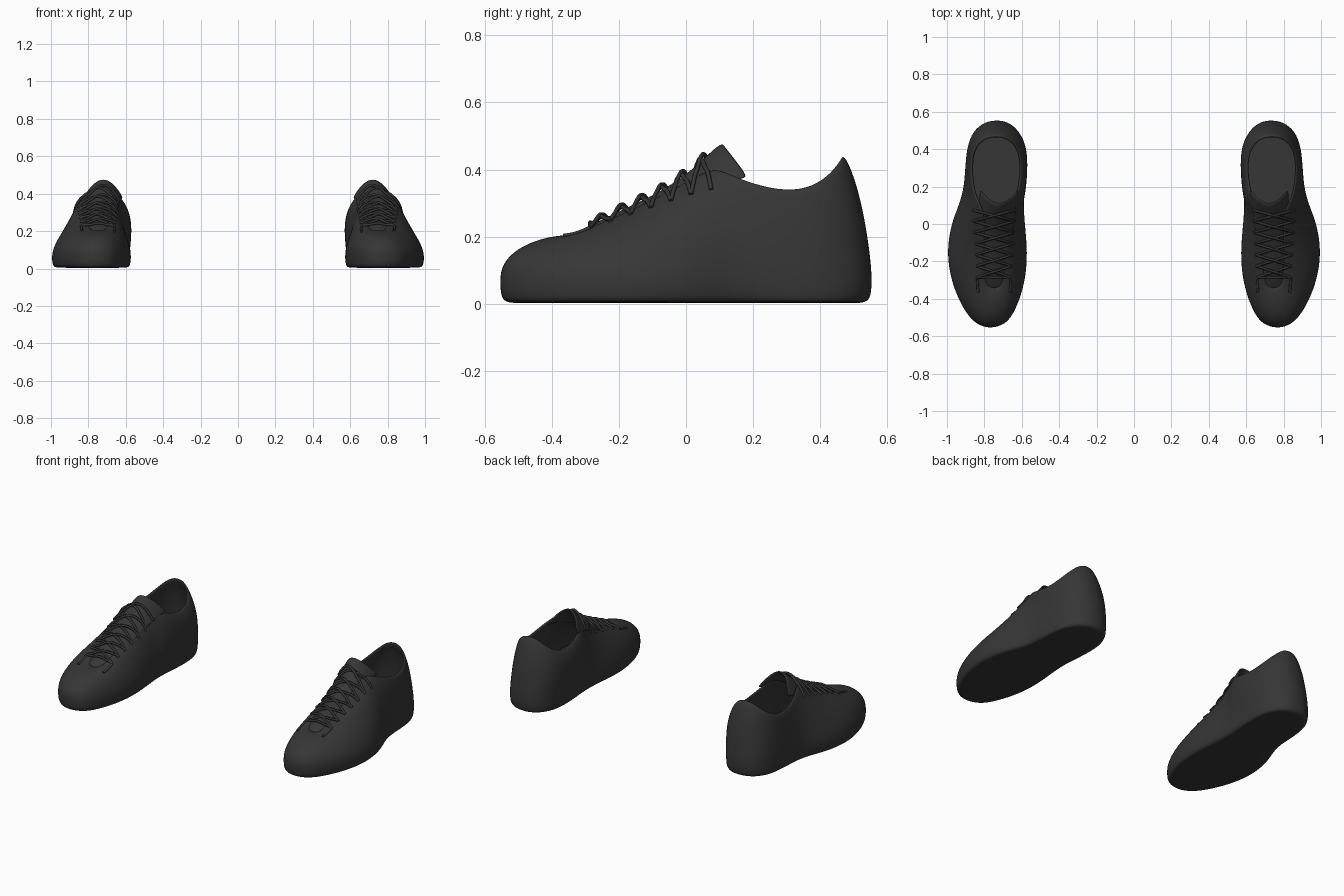
import bpy, math
from mathutils import Vector
from mathutils.bvhtree import BVHTree

if "Cube" in bpy.data.objects:
    bpy.data.objects.remove(bpy.data.objects["Cube"])

mat = bpy.data.materials.new("charcoal")
mat.diffuse_color = (0.037, 0.037, 0.037, 1)
mat.use_nodes = True
mat.node_tree.nodes["Principled BSDF"].inputs["Base Color"].default_value = mat.diffuse_color

# Stations from toe to heel: y, inner x, outer x of the sole outline
SOLE = [(-.562, .77, .77), (-.54, .69, .84), (-.485, .645, .895), (-.38, .60, .952),
        (-.25, .572, .992), (-.12, .570, 1.0), (0, .582, .978), (.08, .588, .947),
        (.15, .588, .922), (.22, .583, .908), (.32, .578, .902), (.42, .583, .892),
        (.50, .615, .86), (.547, .67, .80), (.558, .73, .73)]
# Matching throat and collar edge: y, z, inner x, outer x
RIM = [(-.34, .207, .745, .745), (-.335, .208, .725, .77), (-.32, .214, .71, .785),
       (-.28, .232, .695, .795), (-.20, .268, .69, .80), (-.11, .310, .685, .80),
       (0, .368, .68, .80), (.075, .412, .665, .81), (.12, .395, .635, .84),
       (.20, .36, .61, .867), (.30, .338, .600, .875), (.38, .352, .608, .868),
       (.438, .395, .643, .835), (.468, .437, .69, .785), (.474, .445, .737, .737)]
LAST = len(SOLE) - 1
LOOP = [(j, 1) for j in range(LAST + 1)] + [(j, 0) for j in range(LAST - 1, 0, -1)]
N = len(LOOP)


def make(name, verts, faces, thickness=0, levels=2):
    """Smooth mesh, thickened inward and mirrored to form the pair."""
    me = bpy.data.meshes.new(name)
    me.from_pydata(verts, [], faces)
    me.materials.append(mat)
    me.polygons.foreach_set("use_smooth", [True] * len(me.polygons))
    ob = bpy.data.objects.new(name, me)
    bpy.context.collection.objects.link(ob)
    if thickness:
        s = ob.modifiers.new("thickness", 'SOLIDIFY')
        s.thickness, s.offset = thickness, -1
    if levels:
        m = ob.modifiers.new("smooth", 'SUBSURF')
        m.levels = m.render_levels = levels
    ob.modifiers.new("pair", 'MIRROR').use_clip = False
    return ob


def outline(z, inset):
    """Sole outline at a height, pulled in toward its middle."""
    pts = []
    for j, side in LOOP:
        y, xi, xo = SOLE[j]
        d = Vector(((xo if side else xi) - .75, y * .6, 0)).normalized() * inset
        pts.append(((xo if side else xi) - d.x, y - d.y, z))
    return pts


def bottom_faces():
    inner = lambda j: j if j in (0, LAST) else N - j
    faces = []
    for j in range(LAST):
        f = [inner(j), inner(j + 1), j + 1, j]
        faces.append(list(dict.fromkeys(f)))
    return faces


# Shoe body: sole edge rings, then walls curving up to the collar
verts = outline(.003, .035) + outline(.008, .014) + outline(.025, .003) + outline(.085, 0)
for t in (.2, .4, .6, .8, 1):
    a = t * math.pi / 2
    for j, side in LOOP:
        y0, xi, xo = SOLE[j]
        y1, z1, ri, ro = RIM[j]
        x0, x1 = (xo, ro) if side else (xi, ri)
        k = 1 - .5 * min(1, j / 5)                       # rounder at the toe
        f = k * (1 - math.cos(a)) + (1 - k) * t
        g = k * math.sin(a) + (1 - k) * t
        bulge = -.018 * math.sin(math.pi * t) if not side and 7 < j < 13 else 0
        verts.append((x0 + (x1 - x0) * f + bulge, y0 + (y1 - y0) * f, .085 + (z1 - .085) * g))
faces = bottom_faces()
for r in range(8):
    for i in range(N):
        n = (i + 1) % N
        faces.append([r * N + i, r * N + n, (r + 1) * N + n, (r + 1) * N + i])
body = make("shoe_body", verts, faces, .016)

# Insole
make("insole", outline(.06, .03), [f[::-1] for f in bottom_faces()], 0, 1)

# Tongue: arched sheet; centre x, y, z, half width, side drop, side setback
ROWS = [(.745, -.35, .200, .05, .01, 0), (.745, -.28, .238, .08, .025, 0),
        (.744, -.2, .277, .085, .03, 0), (.742, -.1, .323, .09, .035, 0),
        (.738, -.01, .378, .10, .05, .01), (.73, .05, .434, .105, .075, .04),
        (.722, .09, .474, .108, .10, .075), (.72, .107, .482, .110, .105, .08)]
S = [-1, -.7, -.35, 0, .35, .7, 1]
verts = [(cx + w * s, y + lag * s * s, z - drop * s * s)
         for cx, y, z, w, drop, lag in ROWS for s in S]
faces = [[r * 7 + c, r * 7 + c + 1, r * 7 + c + 8, r * 7 + c + 7]
         for r in range(len(ROWS) - 1) for c in range(6)]
tongue = make("tongue", verts, faces, .012)

# Laces laid over the tongue and upper
bpy.context.view_layer.update()
dg = bpy.context.evaluated_depsgraph_get()
trees = [BVHTree.FromObject(o, dg) for o in (body, tongue)]


def surface(x, y):
    hits = [t.ray_cast(Vector((x, y, 1)), Vector((0, 0, -1)))[0] for t in trees]
    return max([h.z for h in hits if h] or [.2])


def lace(name, a, b, lift, steps=10):
    for label, sx in (("right", 1), ("left", -1)):
        cu = bpy.data.curves.new(name, 'CURVE')
        cu.dimensions = '3D'
        cu.bevel_depth, cu.bevel_resolution, cu.use_fill_caps = .007, 1, True
        cu.materials.append(mat)
        sp = cu.splines.new('POLY')
        sp.points.add(steps)
        for i, p in enumerate(sp.points):
            t = i / steps
            x, y = a[0] + (b[0] - a[0]) * t, a[1] + (b[1] - a[1]) * t
            z = surface(x, y) + .003 + lift * math.sin(math.pi * t)
            p.co = (x * sx, y, z, 1)
        sp.use_smooth = True
        ob = bpy.data.objects.new(f"{label}_{name}", cu)
        bpy.context.collection.objects.link(ob)


def eyelet(k, side):
    return (.748 + side * (.09 + .004 * k), -.285 + .06 * k)


for k in range(6):
    for side in (-1, 1):
        lace(f"lace_{k}_{'a' if side < 0 else 'b'}", eyelet(k, side), eyelet(k + 1, -side),
             .008 if side < 0 else .014)
lace("lace_bottom", eyelet(0, -1), eyelet(0, 1), .006)
for side in (-1, 1):
    # Eyestay front seams
    lace(f"seam_{'a' if side < 0 else 'b'}", eyelet(0, side),
         (.748 + side * .085, -.365), -.004, 5)
